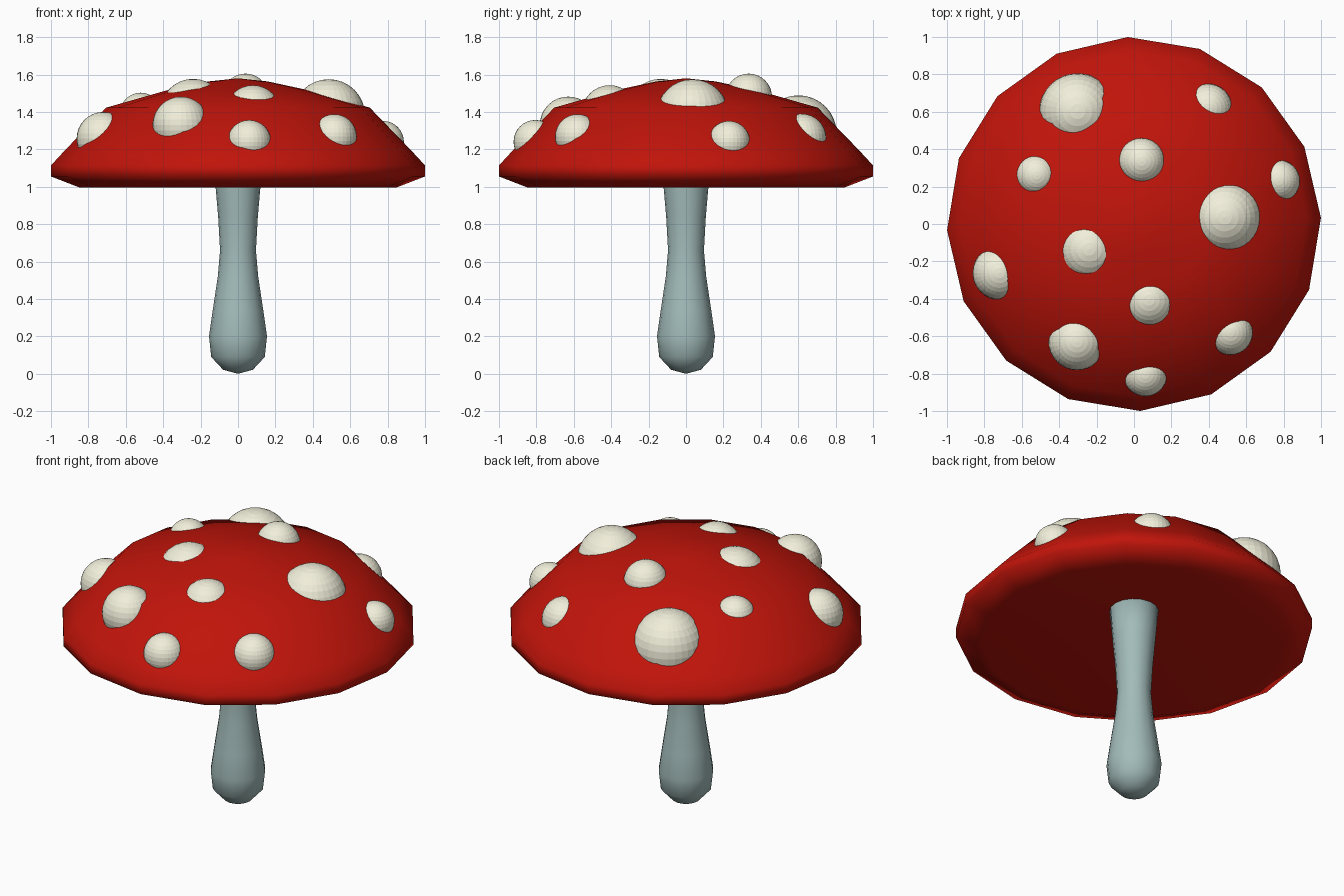
import bpy, math

if "Cube" in bpy.data.objects:
    bpy.data.objects.remove(bpy.data.objects["Cube"])


def material(name, rgb):
    m = bpy.data.materials.new(name)
    m.diffuse_color = (*rgb, 1)
    m.use_nodes = True
    m.node_tree.nodes["Principled BSDF"].inputs["Base Color"].default_value = m.diffuse_color
    return m


def lathe(name, profile, sides, turn, mat):
    """Revolve (radius, z) points; first and last lie on the axis."""
    verts, faces = [(0, 0, profile[0][1])], []
    for r, z in profile[1:-1]:
        for i in range(sides):
            a = turn + math.tau * i / sides
            verts.append((r * math.cos(a), r * math.sin(a), z))
    verts.append((0, 0, profile[-1][1]))
    last, rings = len(verts) - 1, len(profile) - 2
    for i in range(sides):
        j = (i + 1) % sides
        faces.append((0, 1 + j, 1 + i))
        for k in range(rings - 1):
            a, b = 1 + k * sides, 1 + (k + 1) * sides
            faces.append((a + i, a + j, b + j, b + i))
        top = 1 + (rings - 1) * sides
        faces.append((top + i, top + j, last))
    mesh = bpy.data.meshes.new(name)
    mesh.from_pydata(verts, [], faces)
    mesh.materials.append(mat)
    mesh.shade_smooth()
    obj = bpy.data.objects.new(name, mesh)
    bpy.context.collection.objects.link(obj)
    return obj


red = material("cap_red", (0.53, 0.007, 0.003))
cream = material("spot_cream", (0.88, 0.86, 0.7))
grey = material("stem_grey", (0.36, 0.5, 0.49))

# Stem: bulbous foot, narrow waist, flared top inside the cap
lathe("stem", [(0, 0), (0.08, 0.022), (0.143, 0.09), (0.155, 0.2), (0.135, 0.34),
               (0.108, 0.52), (0.096, 0.66), (0.106, 0.84), (0.12, 1.0),
               (0.138, 1.2), (0, 1.24)], 16, 0, grey)

# Cap: shallow conical underside, turned-in rim, low dome
lathe("cap", [(0, 1.235), (0.85, 0.997), (1.0, 1.055), (1.0, 1.115),
              (0.924, 1.197), (0.705, 1.423), (0.383, 1.515),
              (0.16, 1.563), (0, 1.58)], 16, math.radians(1.9), red)

# Spots: deeply sunk balls (x, y, z, radius)
spots = [(-0.302, 0.601, 1.284, 0.205), (0.395, 0.62, 1.26, 0.13),
         (0.04, 0.335, 1.48, 0.125), (0.775, 0.23, 1.24, 0.112),
         (-0.52, 0.26, 1.39, 0.113), (-0.24, -0.135, 1.4, 0.177),
         (-0.72, -0.262, 1.257, 0.143), (0.08, -0.408, 1.393, 0.15),
         (-0.305, -0.63, 1.33, 0.152), (0.515, -0.58, 1.268, 0.12),
         (0.06, -0.805, 1.24, 0.117), (0.485, 0.035, 1.38, 0.195)]
for n, (x, y, z, r) in enumerate(spots, 1):
    bpy.ops.mesh.primitive_uv_sphere_add(segments=32, ring_count=16,
                                         radius=r, location=(x, y, z))
    spot = bpy.context.object
    spot.name = f"spot_{n}"
    spot.data.materials.append(cream)
